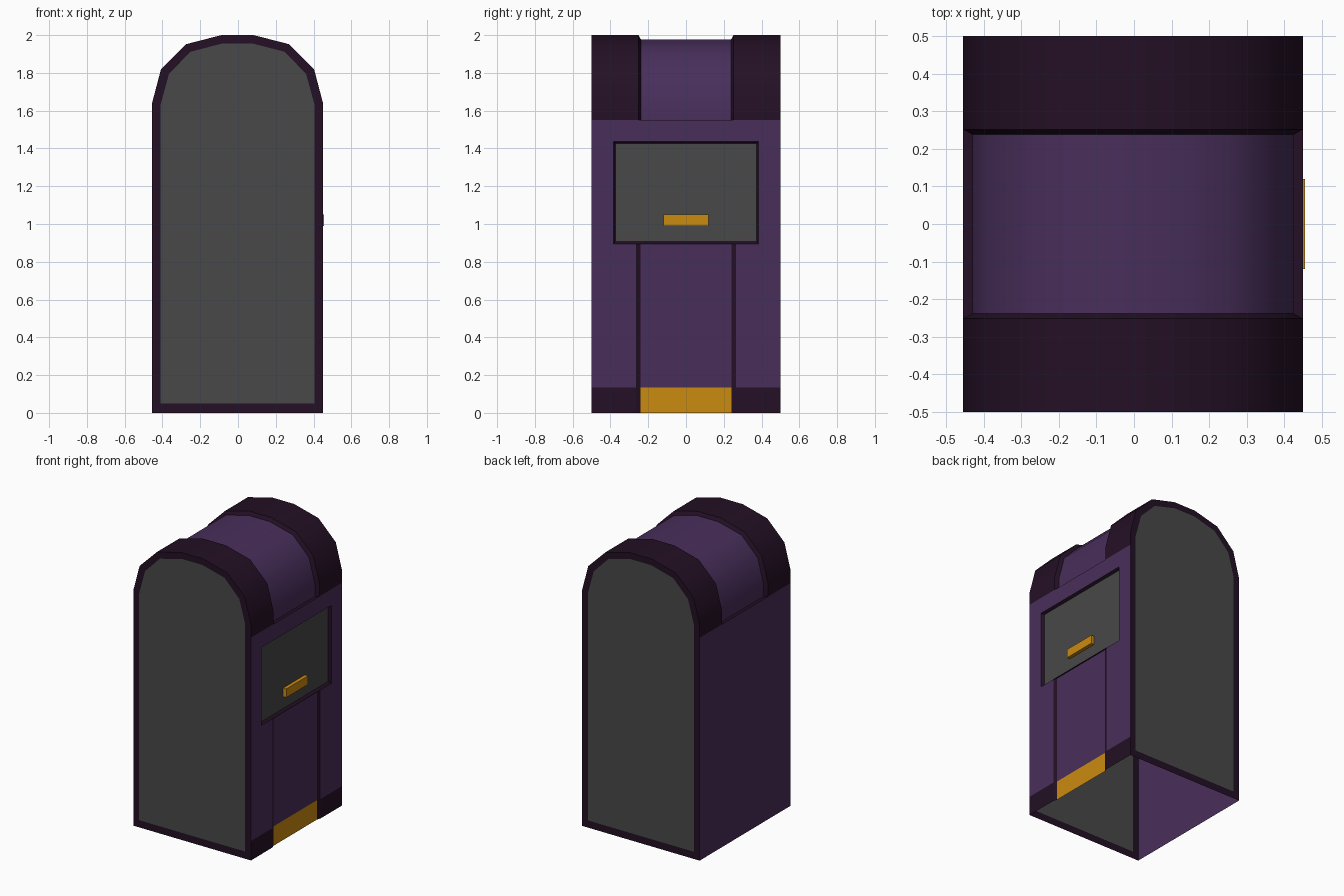
import bpy, bmesh, math
from mathutils import Vector

if "Cube" in bpy.data.objects:
    bpy.data.objects.remove(bpy.data.objects["Cube"])


def material(name, rgb):
    m = bpy.data.materials.new(name)
    m.diffuse_color = (*rgb, 1.0)
    m.use_nodes = True
    m.node_tree.nodes["Principled BSDF"].inputs["Base Color"].default_value = m.diffuse_color
    return m


PURPLE = material("purple", (0.066, 0.028, 0.105))
DARK = material("dark plum trim", (0.017, 0.005, 0.018))
GREY = material("grey panel", (0.065, 0.065, 0.065))
GOLD = material("gold", (0.60, 0.26, 0.005))

CX = -0.0025          # body centre in x
XR, XL = 0.45, -0.455  # right and left walls
EAVE = 1.55           # roof trim starts here


def build(name, faces, smooth=False):
    """faces: list of (points, outward direction, material)."""
    bm = bmesh.new()
    mats = []
    for pts, out, mat in faces:
        if mat not in mats:
            mats.append(mat)
        f = bm.faces.new([bm.verts.new(p) for p in pts])
        f.normal_update()
        if f.normal.dot(Vector(out)) < 0:
            f.normal_flip()
        f.material_index = mats.index(mat)
    bmesh.ops.remove_doubles(bm, verts=bm.verts[:], dist=1e-5)
    me = bpy.data.meshes.new(name)
    bm.to_mesh(me)
    bm.free()
    ob = bpy.data.objects.new(name, me)
    bpy.context.collection.objects.link(ob)
    for m in mats:
        me.materials.append(m)
    if smooth:
        bpy.ops.object.select_all(action='DESELECT')
        ob.select_set(True)
        bpy.context.view_layer.objects.active = ob
        bpy.ops.object.shade_smooth_by_angle(angle=math.radians(35))
    return ob


def arch(half, base):
    """Arched outline, right to left, from half-profile points."""
    right = [(half[0][0], base)] + half
    return [(CX + x, z) for x, z in right] + [(CX - x, z) for x, z in reversed(right)]


OUTER = [(0.4525, 1.64), (0.405, 1.82), (0.272, 1.952), (0.085, 2.0)]
PANEL = [(0.408, 1.63), (0.363, 1.795), (0.249, 1.912), (0.079, 1.956)]
CHANNEL = [(0.428, 1.635), (0.383, 1.806), (0.259, 1.931), (0.081, 1.976)]


def side(x, y0, y1, z0, z1, mat, out=1):
    return ([(x, y0, z0), (x, y1, z0), (x, y1, z1), (x, y0, z1)], (out, 0, 0), mat)


# arched end walls: dark rim around a grey panel
for name, s in (("front_end", -1), ("back_end", 1)):
    o, i = arch(OUTER, 0.0), arch(PANEL, 0.05)
    y, n = 0.5 * s, (0, s, 0)
    faces = [([(x, y, z) for x, z in i], n, GREY)]
    for a in range(len(o)):
        b = (a + 1) % len(o)
        faces.append(([(p[0], y, p[1]) for p in (o[a], o[b], i[b], i[a])], n, DARK))
    build(name, faces)

# left wall (the shell is open underneath)
build("left_wall", [side(XL, -0.5, 0.5, 0, EAVE, PURPLE, -1)])

# right wall with shallow centre recess between two dark grooves
XC, XG = 0.441, 0.432
HZ0, HZ1, HY = 0.895, 1.437, 0.385
faces = [side(XR, -0.5, 0.5, HZ1, EAVE, PURPLE),
         side(XC, -0.24, 0.24, 0, 0.135, GOLD),
         side(XC, -0.24, 0.24, 0.135, HZ0, PURPLE),
         ([(XR, -0.265, HZ0), (XR, 0.265, HZ0), (XC, 0.24, HZ0), (XC, -0.24, HZ0)],
          (0, 0, -1), DARK)]
for s in (-1, 1):
    faces += [side(XR, 0.265 * s, 0.5 * s, 0, 0.135, DARK),
              side(XR, 0.265 * s, 0.5 * s, 0.135, HZ0, PURPLE),
              side(XR, HY * s, 0.5 * s, HZ0, HZ1, PURPLE),
              ([(XR, 0.265 * s, 0), (XC, 0.24 * s, 0), (XC, 0.24 * s, HZ0),
                (XR, 0.265 * s, HZ0)], (1, 0, 0), DARK)]
build("right_wall", faces)

# recessed hatch with a dark bevelled frame
o = [(-HY, HZ0), (HY, HZ0), (HY, HZ1), (-HY, HZ1)]
i = [(-0.374, 0.907), (0.374, 0.907), (0.374, 1.427), (-0.374, 1.427)]
faces = [side(XG, -0.374, 0.374, 0.907, 1.427, GREY)]
for a in range(4):
    b = (a + 1) % 4
    faces.append(([(XR, *o[a]), (XR, *o[b]), (XG, *i[b]), (XG, *i[a])], (1, 0, 0), DARK))
build("hatch", faces)

# hatch handle
bpy.ops.mesh.primitive_cube_add(size=1, location=((XG + 0.456) / 2, 0, 1.02))
handle = bpy.context.object
handle.name = "hatch_handle"
handle.scale = (0.456 - XG, 0.24, 0.06)
handle.data.materials.append(GOLD)

# roof: two raised dark bands with sloped inner edges, purple channel between
o, c = arch(OUTER, EAVE), arch(CHANNEL, EAVE)
YO, YI = 0.252, 0.238
bands, channel = [], []
for a in range(len(o) - 1):
    b = a + 1
    out = ((o[a][0] + o[b][0]) / 2 - CX, 0, (o[a][1] + o[b][1]) / 2 - 1.5)
    for s in (-1, 1):
        bands.append(([(o[a][0], 0.5 * s, o[a][1]), (o[b][0], 0.5 * s, o[b][1]),
                       (o[b][0], YO * s, o[b][1]), (o[a][0], YO * s, o[a][1])], out, DARK))
        bands.append(([(o[a][0], YO * s, o[a][1]), (o[b][0], YO * s, o[b][1]),
                       (c[b][0], YI * s, c[b][1]), (c[a][0], YI * s, c[a][1])],
                      (0, -s, 0), DARK))
    channel.append(([(c[a][0], -YI, c[a][1]), (c[b][0], -YI, c[b][1]),
                     (c[b][0], YI, c[b][1]), (c[a][0], YI, c[a][1])], out, PURPLE))
# dark sills at the foot of the channel
for k in (0, -1):
    bands.append(([(o[k][0], -YO, EAVE), (o[k][0], YO, EAVE),
                   (c[k][0], YI, EAVE), (c[k][0], -YI, EAVE)], (0, 0, 1), DARK))
build("roof_bands", bands, smooth=True)
build("roof_channel", channel, smooth=True)
